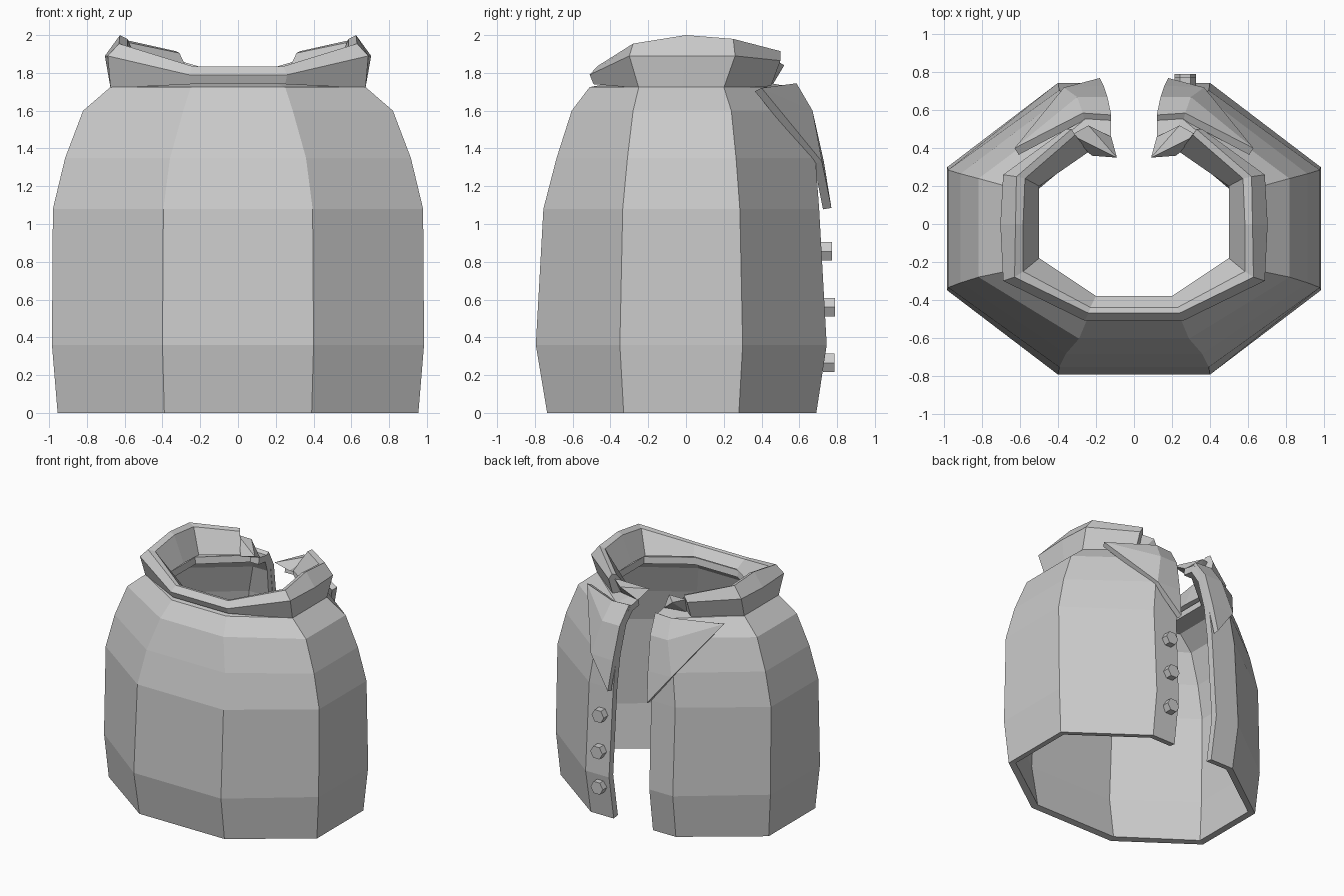
import bpy, bmesh, math
from mathutils import Matrix

cube = bpy.data.objects.get("Cube")
if cube:
    bpy.data.objects.remove(cube)

GREY = (0.6, 0.6, 0.6, 1)
cloth = bpy.data.materials.new("grey_cloth")
cloth.use_nodes = True
cloth.diffuse_color = GREY
bsdf = cloth.node_tree.nodes["Principled BSDF"]
bsdf.inputs["Base Color"].default_value = GREY
bsdf.inputs["Roughness"].default_value = 0.8


def make_object(name, bm, thickness=0, mirror=False):
    mesh = bpy.data.meshes.new(name)
    bm.to_mesh(mesh)
    bm.free()
    mesh.materials.append(cloth)
    obj = bpy.data.objects.new(name, mesh)
    bpy.context.collection.objects.link(obj)
    if thickness:
        solid = obj.modifiers.new("Thickness", "SOLIDIFY")
        solid.thickness = thickness
        solid.offset = -1
    if mirror:
        obj.modifiers.new("Mirror", "MIRROR")
    return obj


def both_sides(half):
    """Complete a left half, given front to back, with its mirror image."""
    return [(-x, y, z) for x, y, z in reversed(half)] + half


def skin(bm, rows, closed=False):
    """Bridge consecutive rows of points with quads."""
    grid = [[bm.verts.new(p) for p in row] for row in rows]
    for low, high in zip(grid, grid[1:]):
        count = len(low)
        for i in range(count if closed else count - 1):
            j = (i + 1) % count
            bm.faces.new((low[i], low[j], high[j], high[i]))
    return grid


# Body: eight-sided shell, open at the back
# z, corner x, front y, side x, side front y, side back y, back y, opening x
BODY = [
    (0, .39, -.735, .955, -.33, .28, .69, .18),
    (.36, .40, -.795, .985, -.35, .30, .745, .185),
    (1.08, .395, -.755, .98, -.335, .285, .705, .175),
    (1.35, .36, -.685, .915, -.31, .265, .685, .16),
    (1.6, .29, -.605, .82, -.28, .24, .635, .14),
    (1.725, .25, -.51, .675, -.25, .20, .56, .12),
    (1.745, .20, -.40, .52, -.19, .18, .45, .12),
]
rings = []
for z, cx, fy, sx, sfy, sby, by, gx in BODY:
    rings.append(both_sides([(cx, fy, z), (sx, sfy, z), (sx, sby, z),
                             (cx, by, z), (gx, by, z)]))
bm = bmesh.new()
skin(bm, rings)
make_object("body", bm, thickness=0.055)

# Collar: flared band; each section runs neck, fold, top outer, top inner, inner foot
COLLAR = [
    [(.25, -.49, 1.74), (.26, -.51, 1.79), (.24, -.47, 1.835), (.23, -.44, 1.83), (.20, -.38, 1.76)],
    [(.675, -.25, 1.72), (.69, -.30, 1.89), (.63, -.28, 1.955), (.585, -.25, 1.94), (.50, -.18, 1.76)],
    [(.675, -.02, 1.72), (.705, 0, 1.89), (.625, 0, 2), (.585, 0, 1.98), (.50, 0, 1.77)],
    [(.675, .20, 1.72), (.69, .26, 1.89), (.62, .25, 1.98), (.575, .24, 1.96), (.50, .20, 1.76)],
    [(.36, .45, 1.73), (.36, .50, 1.865), (.33, .50, 1.915), (.31, .47, 1.905), (.24, .38, 1.76)],
]
mirrored = [[(-x, y, z) for x, y, z in s] for s in reversed(COLLAR)]
bm = bmesh.new()
grid = skin(bm, mirrored + COLLAR, closed=True)
bm.faces.new(grid[0])
bm.faces.new(grid[-1])
bmesh.ops.recalc_face_normals(bm, faces=bm.faces)
make_object("collar", bm)

# Collar stand: pointed tabs turning in beside the opening
bm = bmesh.new()
for p in [(.33, .47, 1.87), (.24, .52, 1.84), (.09, .35, 1.80),
          (.22, .36, 1.76), (.12, .46, 1.74), (.30, .42, 1.74)]:
    bm.verts.new(p)
bmesh.ops.convex_hull(bm, input=bm.verts)
make_object("collar_stand", bm, mirror=True)

# Lapels: folded triangular flaps on each side of the opening
bm = bmesh.new()
points = dict(
    corner=(.63, .40, 1.72), bend=(.37, .72, 1.33), tip=(.18, .77, 1.085),
    fold_top=(.27, .585, 1.745), fold=(.30, .67, 1.6),
    edge_top=(.12, .575, 1.745), edge=(.14, .67, 1.6), edge_low=(.16, .73, 1.33))
v = {key: bm.verts.new(p) for key, p in points.items()}
for face in ("corner fold_top fold", "corner fold bend",
             "fold_top edge_top edge fold", "fold edge edge_low bend",
             "bend edge_low tip"):
    bm.faces.new([v[key] for key in face.split()])
bmesh.ops.recalc_face_normals(bm, faces=bm.faces)
if sum(f.normal.y for f in bm.faces) < 0:
    bmesh.ops.reverse_faces(bm, faces=bm.faces)
make_object("lapels", bm, thickness=0.045, mirror=True)

# Buttons: three hexagonal studs on the left flap
for i, (y, z) in enumerate([(.765, .265), (.77, .56), (.752, .855)]):
    bm = bmesh.new()
    turn = Matrix.Rotation(math.pi / 2, 4, "X") @ Matrix.Rotation(math.pi / 6, 4, "Z")
    bmesh.ops.create_cone(bm, cap_ends=True, segments=6, radius1=.056, radius2=.056,
                          depth=.06, matrix=Matrix.Translation((.27, y - .01, z)) @ turn)
    make_object(f"button_{i + 1}", bm)
